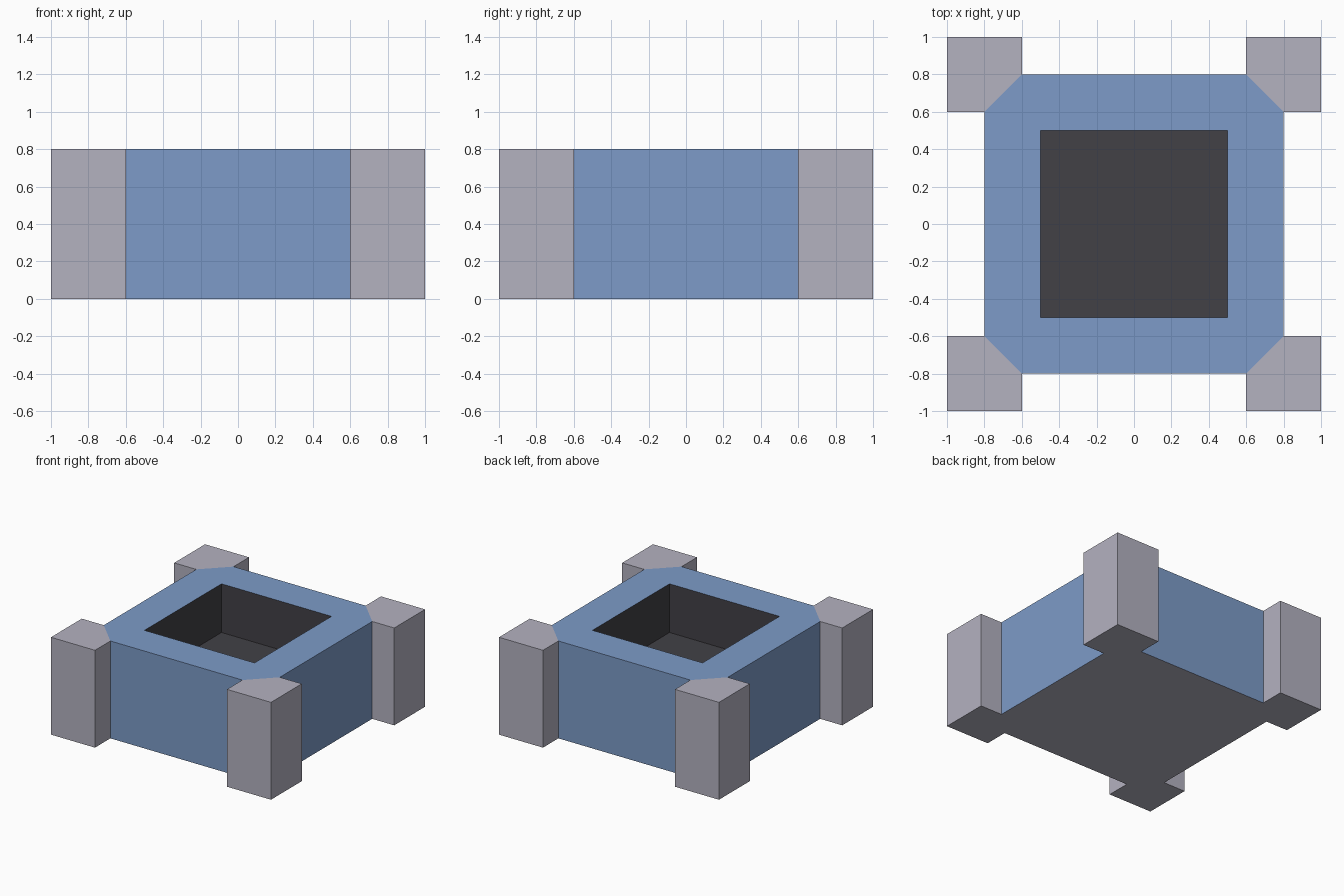
import bpy, bmesh

if "Cube" in bpy.data.objects:
    bpy.data.objects.remove(bpy.data.objects["Cube"])


def material(name, rgb):
    m = bpy.data.materials.new(name)
    m.diffuse_color = (*rgb, 1)
    m.use_nodes = True
    m.node_tree.nodes["Principled BSDF"].inputs["Base Color"].default_value = m.diffuse_color
    return m


blue = material("blue", (0.205, 0.33, 0.578))
grey = material("pale grey", (0.456, 0.445, 0.527))
dark = material("dark interior", (0.054, 0.053, 0.061))
H, FLOOR = 0.8, 0.4


def make_object(name, bm, mats):
    mesh = bpy.data.meshes.new(name)
    bm.to_mesh(mesh)
    bm.free()
    for m in mats:
        mesh.materials.append(m)
    ob = bpy.data.objects.new(name, mesh)
    bpy.context.collection.objects.link(ob)
    return ob


def prism(bm, outline):
    base = bm.faces.new([bm.verts.new((x, y, 0)) for x, y in outline])
    res = bmesh.ops.extrude_face_region(bm, geom=[base], use_keep_orig=True)
    top = [v for v in res["geom"] if isinstance(v, bmesh.types.BMVert)]
    bmesh.ops.translate(bm, verts=top, vec=(0, 0, H))
    bmesh.ops.recalc_face_normals(bm, faces=bm.faces)


def drop_hidden(bm):
    # remove the diagonal walls where posts and body meet
    hidden = [f for f in bm.faces if abs(f.normal.x) > 0.3 and abs(f.normal.y) > 0.3]
    bmesh.ops.delete(bm, geom=hidden, context="FACES_ONLY")


# Body: octagonal block with a sunken square pit
bm = bmesh.new()
a, b = 0.8, 0.6
prism(bm, [(b, -a), (a, -b), (a, b), (b, a), (-b, a), (-a, b), (-a, -b), (-b, -a)])
top = next(f for f in bm.faces if f.normal.z > 0.9)
rim = list(top.verts)
bmesh.ops.delete(bm, geom=[top], context="FACES_ONLY")
corners = [(0.5, -0.5), (0.5, 0.5), (-0.5, 0.5), (-0.5, -0.5)]
upper = [bm.verts.new((x, y, H)) for x, y in corners]
lower = [bm.verts.new((x, y, FLOOR)) for x, y in corners]


def rim_vert(x, y):
    return min(rim, key=lambda v: (v.co.x - x) ** 2 + (v.co.y - y) ** 2)


for i, (x, y) in enumerate(corners):
    j = (i + 1) % 4
    sx, sy = x * 2, y * 2
    ex, ey = corners[j][0] * 2, corners[j][1] * 2
    # outer edge of this side, then the corner triangle after it
    along_y = sx == ex
    start = rim_vert(sx * a, sy * b) if along_y else rim_vert(sx * b, sy * a)
    end = rim_vert(ex * a, ey * b) if along_y else rim_vert(ex * b, ey * a)
    after = rim_vert(ex * b, ey * a) if along_y else rim_vert(ex * a, ey * b)
    bm.faces.new((start, end, upper[j], upper[i]))
    bm.faces.new((end, after, upper[j]))
    bm.faces.new((upper[i], upper[j], lower[j], lower[i])).material_index = 2
bm.faces.new(lower).material_index = 2
bmesh.ops.recalc_face_normals(bm, faces=bm.faces)
for f in bm.faces:
    if f.normal.z < -0.9:
        f.material_index = 1
drop_hidden(bm)
make_object("body", bm, [blue, grey, dark])

# Corner posts, notched where the body enters them
for name, sx, sy in (("front_left_post", -1, -1), ("front_right_post", 1, -1),
                     ("back_left_post", -1, 1), ("back_right_post", 1, 1)):
    bm = bmesh.new()
    prism(bm, [(sx * x, sy * y) for x, y in
               ((0.6, 0.8), (0.8, 0.6), (1, 0.6), (1, 1), (0.6, 1))])
    drop_hidden(bm)
    make_object(name, bm, [grey])
